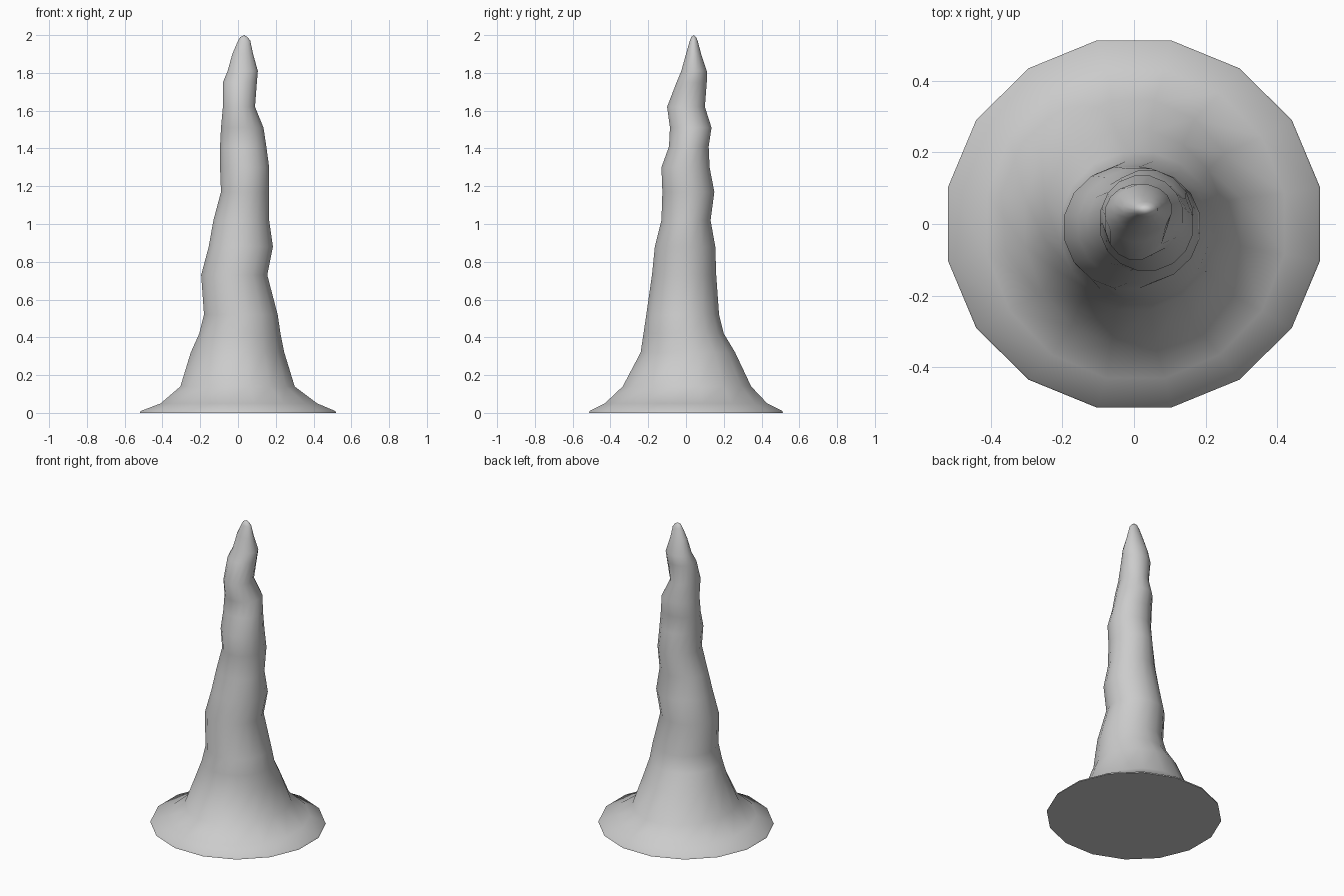
import bpy, bmesh, math

if "Cube" in bpy.data.objects:
    bpy.data.objects.remove(bpy.data.objects["Cube"])

SIDES = 16
# Cross-sections: height, left x, right x, front y, back y
RINGS = [
    (0.00, -.52, .52, -.513, .513),
    (0.01, -.515, .515, -.51, .51),
    (0.05, -.41, .42, -.43, .43),
    (0.14, -.305, .30, -.335, .345),
    (0.32, -.25, .245, -.24, .26),
    (0.42, -.205, .225, -.225, .20),
    (0.52, -.18, .21, -.21, .175),
    (0.73, -.195, .155, -.18, .16),
    (0.88, -.155, .185, -.165, .155),
    (1.02, -.13, .165, -.13, .13),
    (1.17, -.09, .165, -.125, .15),
    (1.30, -.095, .165, -.13, .125),
    (1.41, -.095, .15, -.09, .12),
    (1.51, -.09, .135, -.085, .135),
    (1.62, -.08, .09, -.10, .10),
    (1.75, -.08, .10, -.05, .11),
    (1.81, -.055, .105, -.025, .11),
    (1.90, -.03, .08, 0.0, .08),
    (1.97, 0.0, .065, .02, .062),
    (1.99, .012, .05, .028, .053),
]

# Stalagmite body: lofted irregular rings
bm = bmesh.new()
step = 2 * math.pi / SIDES
grow = 1 / math.cos(step / 2)
loops = []
for z, x0, x1, y0, y1 in RINGS:
    cx, cy = (x0 + x1) / 2, (y0 + y1) / 2
    rx, ry = (x1 - x0) / 2 * grow, (y1 - y0) / 2 * grow
    loops.append([bm.verts.new((cx + rx * math.cos((i + .5) * step),
                                cy + ry * math.sin((i + .5) * step), z))
                  for i in range(SIDES)])
for a, b in zip(loops, loops[1:]):
    for i in range(SIDES):
        j = (i + 1) % SIDES
        bm.faces.new((a[i], a[j], b[j], b[i]))

# Flat underside and rounded tip
bm.faces.new(loops[0][::-1])
tip = bm.verts.new((.032, .042, 2.0))
for i in range(SIDES):
    bm.faces.new((loops[-1][i], loops[-1][(i + 1) % SIDES], tip))

mesh = bpy.data.meshes.new("stalagmite")
bm.to_mesh(mesh)
bm.free()
obj = bpy.data.objects.new("stalagmite", mesh)
bpy.context.collection.objects.link(obj)
bpy.context.view_layer.objects.active = obj
obj.select_set(True)
bpy.ops.object.shade_smooth_by_angle(angle=math.radians(60))
